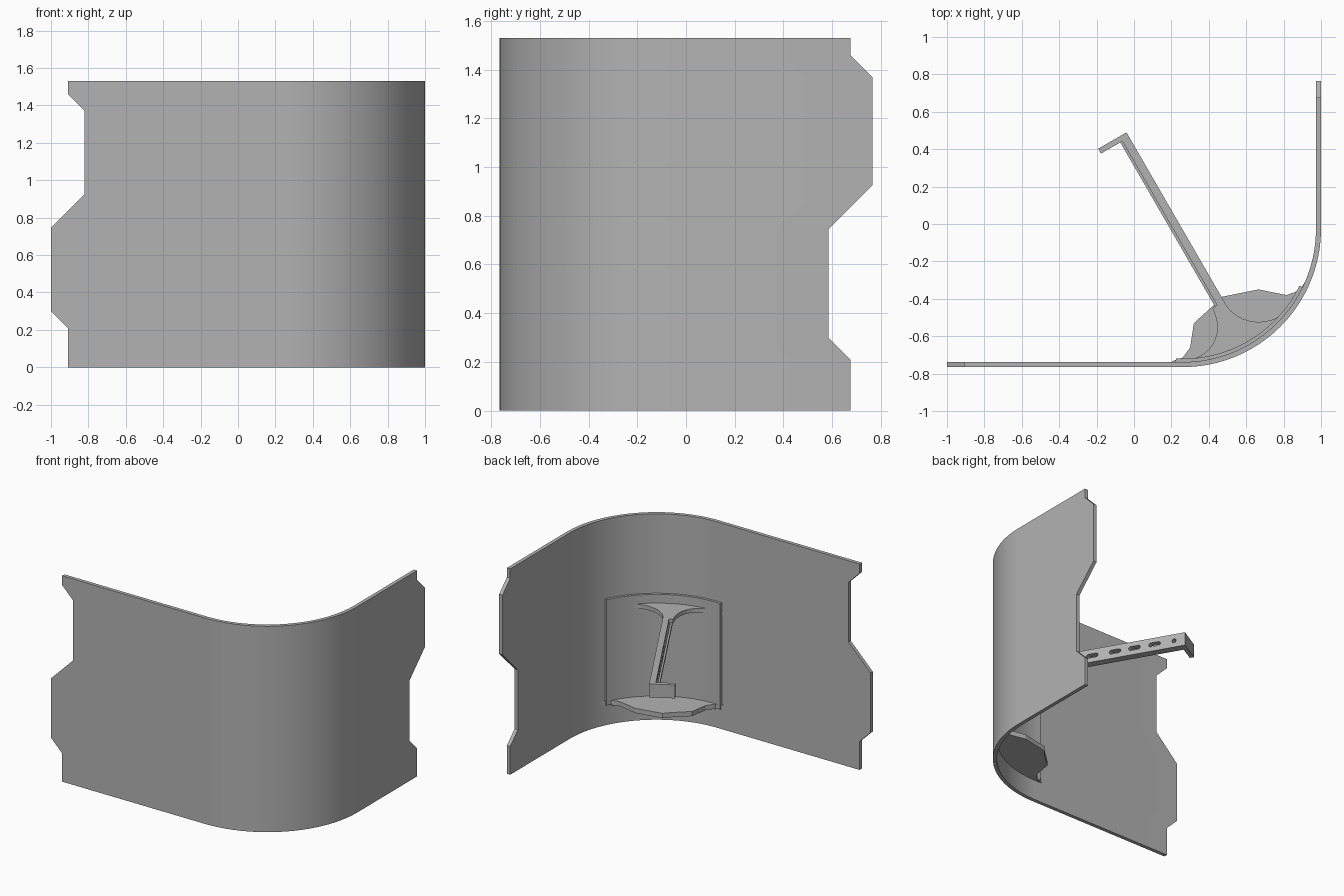
import bpy, bmesh, math
from mathutils import Matrix, Vector
from mathutils.geometry import interpolate_bezier

if "Cube" in bpy.data.objects:
    bpy.data.objects.remove(bpy.data.objects["Cube"], do_unlink=True)

GREY = (0.45, 0.45, 0.45, 1)
metal = bpy.data.materials.new("plain grey")
metal.use_nodes = True
metal.diffuse_color = GREY
metal.node_tree.nodes["Principled BSDF"].inputs["Base Color"].default_value = GREY

CX, CY, R = 0.26, -0.025, 0.74     # corner bend
THICK = 0.027


def finish(name, bm):
    mesh = bpy.data.meshes.new(name)
    bm.to_mesh(mesh)
    bm.free()
    obj = bpy.data.objects.new(name, mesh)
    bpy.context.collection.objects.link(obj)
    mesh.materials.append(metal)
    return obj


def activate(obj):
    bpy.ops.object.select_all(action='DESELECT')
    obj.select_set(True)
    bpy.context.view_layer.objects.active = obj


def smooth(obj):
    activate(obj)
    bpy.ops.object.shade_smooth_by_angle(angle=math.radians(25))


def add_prism(bm, points, lo, hi, matrix=Matrix()):
    """Extrude a closed outline along local z from lo to hi."""
    bottom = bm.faces.new([bm.verts.new(matrix @ Vector((p[0], p[1], lo))) for p in points])
    top = bmesh.ops.extrude_face_region(bm, geom=[bottom])["geom"]
    shift = (matrix.to_3x3() @ Vector((0, 0, 1))) * (hi - lo)
    bmesh.ops.translate(bm, vec=shift, verts=[v for v in top if isinstance(v, bmesh.types.BMVert)])
    bmesh.ops.recalc_face_normals(bm, faces=bm.faces)


def prism(name, points, lo, hi, matrix=Matrix()):
    bm = bmesh.new()
    add_prism(bm, points, lo, hi, matrix)
    return finish(name, bm)


def arc(radius, start, end, steps):
    angles = [math.radians(start + (end - start) * i / steps) for i in range(steps + 1)]
    return [(CX + radius * math.cos(a), CY + radius * math.sin(a)) for a in angles]


def bezier(*pts, steps=14):
    return [p[:2] for p in interpolate_bezier(*[Vector((x, y, 0)) for x, y in pts], steps)]


# Bent wall panel with interlocking stepped ends
rows = [(0, 0), (0.21, 0), (0.30, 0.09), (0.745, 0.09),
        (0.925, -0.09), (1.37, -0.09), (1.46, 0), (1.53, 0)]
bm = bmesh.new()
grid = []
for z, step in rows:
    path = [(-0.91 - step, CY - R)] + arc(R, -90, 0, 40) + [(CX + R, 0.675 - step)]
    grid.append([bm.verts.new((x, y, z)) for x, y in path])
for low, high in zip(grid, grid[1:]):
    for j in range(len(low) - 1):
        bm.faces.new((low[j], low[j + 1], high[j + 1], high[j]))
panel = finish("wall_panel", bm)
solid = panel.modifiers.new("thickness", 'SOLIDIFY')
solid.thickness = THICK
solid.offset = -1
activate(panel)
bpy.ops.object.modifier_apply(modifier=solid.name)
smooth(panel)

# Curved backing plate on the inside of the bend
inner = R - THICK
backing = prism("backing_plate",
                arc(inner + 0.005, -93, -26, 30) + arc(inner - 0.018, -26, -93, 30), 0.155, 0.94)
smooth(backing)

# Lower shelf with a faceted front
shelf_front = [(0.92, -0.30), (0.885, -0.355), (0.815, -0.38), (0.665, -0.35),
               (0.465, -0.39), (0.43, -0.43), (0.32, -0.53), (0.30, -0.66),
               (0.26, -0.715), (0.20, -0.735)]
prism("lower_shelf", arc(inner + 0.005, -92, -24, 24) + shelf_front, 0.15, 0.185)

# Upper gusset sweeping from the arm to the wall
right_sweep = bezier((0.91, -0.33), (0.80, -0.60), (0.54, -0.55), (0.48, -0.41))
left_sweep = bezier((0.42, -0.45), (0.50, -0.62), (0.38, -0.74), (0.22, -0.735))
gusset = prism("upper_gusset",
               arc(inner + 0.005, -90, -25, 24) + right_sweep + left_sweep, 0.845, 0.875)
smooth(gusset)

# Arm frame: x runs from the tip towards the wall, y across, z up
along = Vector((0.5, -0.866, 0)).normalized()
across = Vector((-along.y, along.x, 0)) * -1
frame = Matrix.Translation((-0.04, 0.49, 0)) @ Matrix((along, across, (0, 0, 1))).transposed().to_4x4()
LOW, HIGH, MID = 0.775, 0.875, 0.825

hooked = [(0, 0), (0, 0.175), (0.03, 0.175), (0.03, 0.043), (1.31, 0.043), (1.31, 0)]
arm = prism("hooked_arm", hooked, LOW, HIGH, frame)
prism("arm_lower_lip", [(0.03, 0.04), (0.03, 0.056), (1.3, 0.056), (1.3, 0.04)], LOW, LOW + 0.02, frame)

# Slots and a round hole through the arm
sideways = frame @ Matrix.Rotation(math.radians(90), 4, 'X')
cutter_bm = bmesh.new()
for centre, half in [(0.08, 0), (0.22, 0.027), (0.365, 0.027), (0.505, 0.027), (0.67, 0.027)]:
    outline = []
    for i in range(24):
        a = math.tau * (i + 0.5) / 24
        side = half if math.cos(a) > 0 else -half
        outline.append((centre + side + 0.015 * math.cos(a), MID + 0.015 * math.sin(a)))
    add_prism(cutter_bm, outline, -0.1, 0.05, sideways)
cutter = finish("slot_cutter", cutter_bm)
cutter.hide_render = True
cut = arm.modifiers.new("slots", 'BOOLEAN')
cut.operation = 'DIFFERENCE'
cut.solver = 'EXACT'
cut.object = cutter
activate(arm)
bpy.ops.object.modifier_apply(modifier=cut.name)
bpy.data.objects.remove(cutter, do_unlink=True)
